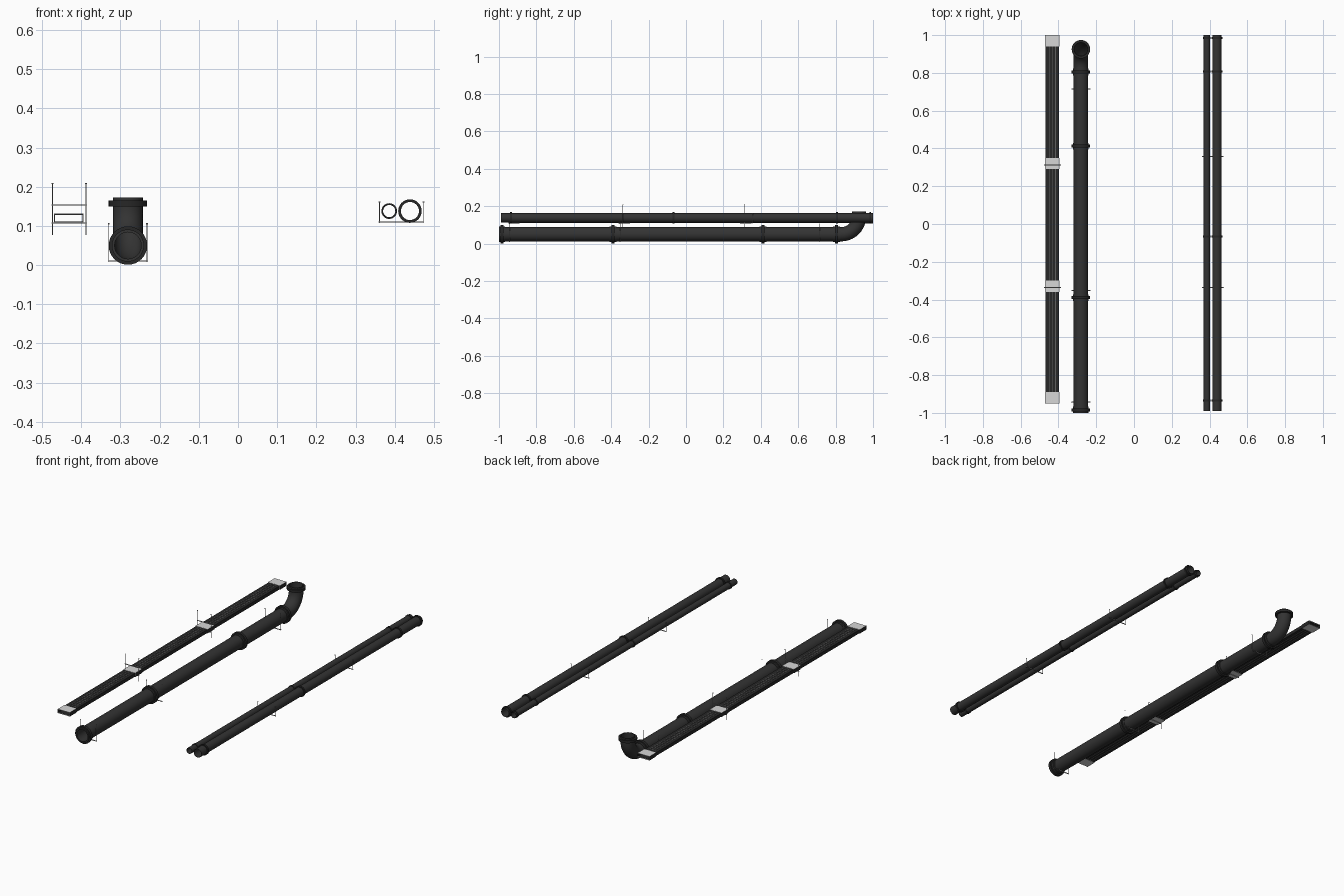
import bpy, bmesh
from math import sin, cos, pi, radians
from mathutils import Vector

cube = bpy.data.objects.get("Cube")
if cube:
    bpy.data.objects.remove(cube, do_unlink=True)


def material(name, value):
    m = bpy.data.materials.new(name)
    m.use_nodes = True
    colour = (value, value, value, 1)
    m.diffuse_color = colour
    m.node_tree.nodes["Principled BSDF"].inputs["Base Color"].default_value = colour
    return m


CHARCOAL = material("charcoal pipe", 0.033)
BLACK = material("black coupling", 0.02)
STEEL = material("hanger steel", 0.38)
SILVER = material("light grey sleeve", 0.68)
STRIPE = material("stripe grey", 0.12)


def finish(name, bm, mat, smooth=False):
    bmesh.ops.recalc_face_normals(bm, faces=bm.faces)
    mesh = bpy.data.meshes.new(name)
    bm.to_mesh(mesh)
    bm.free()
    mesh.materials.append(mat)
    obj = bpy.data.objects.new(name, mesh)
    bpy.context.collection.objects.link(obj)
    if smooth:
        bpy.ops.object.select_all(action="DESELECT")
        obj.select_set(True)
        bpy.context.view_layer.objects.active = obj
        bpy.ops.object.shade_smooth_by_angle(angle=radians(35))
    return obj


def ring_sweep(name, x, stations, mat, sides=32):
    """Closed hollow skin through rings given as (y, z, pitch, radius)."""
    bm = bmesh.new()
    rings = []
    for y, z, pitch, r in stations:
        up = Vector((0, -sin(pitch), cos(pitch)))
        rings.append([bm.verts.new(Vector((x, y, z)) + r * (cos(a) * Vector((1, 0, 0)) + sin(a) * up))
                      for a in (2 * pi * i / sides for i in range(sides))])
    for a, b in zip(rings, rings[1:] + rings[:1]):
        for i in range(sides):
            j = (i + 1) % sides
            bm.faces.new((a[i], a[j], b[j], b[i]))
    return finish(name, bm, mat, True)


def tube(name, x, z, y0, y1, outer, inner, mat):
    return ring_sweep(name, x, [(y0, z, 0, outer), (y1, z, 0, outer),
                                (y1, z, 0, inner), (y0, z, 0, inner)], mat)


def upright_tube(name, x, y, z0, z1, outer, inner, mat):
    return ring_sweep(name, x, [(y, z0, pi / 2, outer), (y, z1, pi / 2, outer),
                                (y, z1, pi / 2, inner), (y, z0, pi / 2, inner)], mat)


def add_box(bm, centre, size):
    verts = bmesh.ops.create_cube(bm, size=1)["verts"]
    for v in verts:
        v.co = Vector(c + s * p for c, s, p in zip(centre, size, v.co))


def add_rod(bm, x, y, z0, z1, r):
    verts = bmesh.ops.create_cone(bm, cap_ends=True, segments=8, radius1=r, radius2=r, depth=z1 - z0)["verts"]
    bmesh.ops.translate(bm, verts=verts, vec=(x, y, (z0 + z1) / 2))


def hanger(name, x0, x1, y, z0, z1, bars):
    """Two threaded rods with end nuts, joined by cross bars."""
    bm = bmesh.new()
    for x in (x0, x1):
        add_rod(bm, x, y, z0, z1, 0.0012)
        add_rod(bm, x, y, z1 - 0.003, z1, 0.0025)
    for z in bars:
        add_box(bm, ((x0 + x1) / 2, y, z), (x1 - x0 + 0.004, 0.005, 0.0025))
    return finish(name, bm, STEEL)


def duct(name, x, z, y0, y1, w, h, wall, mat):
    """Open-ended rectangular tube."""
    bm = bmesh.new()
    loops = []
    for y, t in ((y0, 0), (y1, 0), (y1, wall), (y0, wall)):
        loops.append([bm.verts.new((x + sx * (w / 2 - t), y, z + sz * (h / 2 - t)))
                      for sx, sz in ((-1, -1), (1, -1), (1, 1), (-1, 1))])
    for a, b in zip(loops, loops[1:] + loops[:1]):
        for i in range(4):
            j = (i + 1) % 4
            bm.faces.new((a[i], a[j], b[j], b[i]))
    return finish(name, bm, mat)


# Large drain pipe with its elbow
DX, DZ, EY = -0.281, 0.05, 0.925
BEND = 0.095
tube("drain_pipe", DX, DZ, -1, EY - BEND, 0.038, 0.034, CHARCOAL)
for y in (-0.985, -0.39, 0.412, 0.805):
    tube("drain_flange", DX, DZ, y - 0.008, y + 0.008, 0.049, 0.036, BLACK)
    tube("drain_hub", DX, DZ, max(y - 0.018, -1), y + 0.018, 0.041, 0.036, CHARCOAL)


def bend_station(i, r, steps=10):
    a = pi / 2 * i / steps
    return (EY - BEND + BEND * sin(a), DZ + BEND * (1 - cos(a)), a, r)


top = 0.173
ring_sweep("drain_elbow", DX,
           [bend_station(i, 0.038) for i in range(11)]
           + [(EY, top, pi / 2, 0.038), (EY, top, pi / 2, 0.034)]
           + [bend_station(i, 0.034) for i in reversed(range(11))], CHARCOAL)
upright_tube("elbow_flange", DX, EY, 0.15, 0.165, 0.049, 0.036, BLACK)
for y in (-0.943, -0.352, 0.715):
    hanger("drain_hanger", DX - 0.049, DX + 0.049, y, 0.008, 0.107, [0.01])

# Pair of hollow service pipes
for label, x, z, r, rim in (("small", 0.386, 0.138, 0.017, 0.02),
                            ("large", 0.439, 0.138, 0.0245, 0.03)):
    tube(label + "_pipe", x, z, -0.99, 1, r, r - 0.0015, CHARCOAL)
    for y in (-0.935, -0.067, 0.808, 0.985):
        tube(label + "_coupling", x, z, y - 0.005, y + 0.005, rim, r - 0.0005, BLACK)
for y in (-0.337, 0.357):
    hanger("pipe_hanger", 0.361, 0.473, y, 0.108, 0.163, [0.11])

# Flat cable duct with long stripes
TX, TZ = -0.432, 0.12
duct("cable_duct", TX, TZ, -0.945, 0.995, 0.072, 0.019, 0.001, BLACK)
bm = bmesh.new()
for k in (-1, 0, 1):
    for side in (-1, 1):
        add_box(bm, (TX + k * 0.016, 0.025, TZ + side * 0.0097), (0.0035, 1.93, 0.0014))
finish("duct_stripes", bm, STRIPE)

# Joint sleeves: light plates above and below, dark side walls
for y in (-0.92, -0.33, 0.32, 0.97):
    sleeve = duct("duct_sleeve", TX, TZ, y - 0.03, y + 0.03, 0.076, 0.0225, 0.0015, SILVER)
    sleeve.data.materials.append(BLACK)
    for face in sleeve.data.polygons:
        face.material_index = int(abs(face.normal.x) > 0.5)
for y in (-0.337, 0.312):
    hanger("duct_hanger", -0.474, -0.388, y, 0.077, 0.21, [0.108, 0.153])
